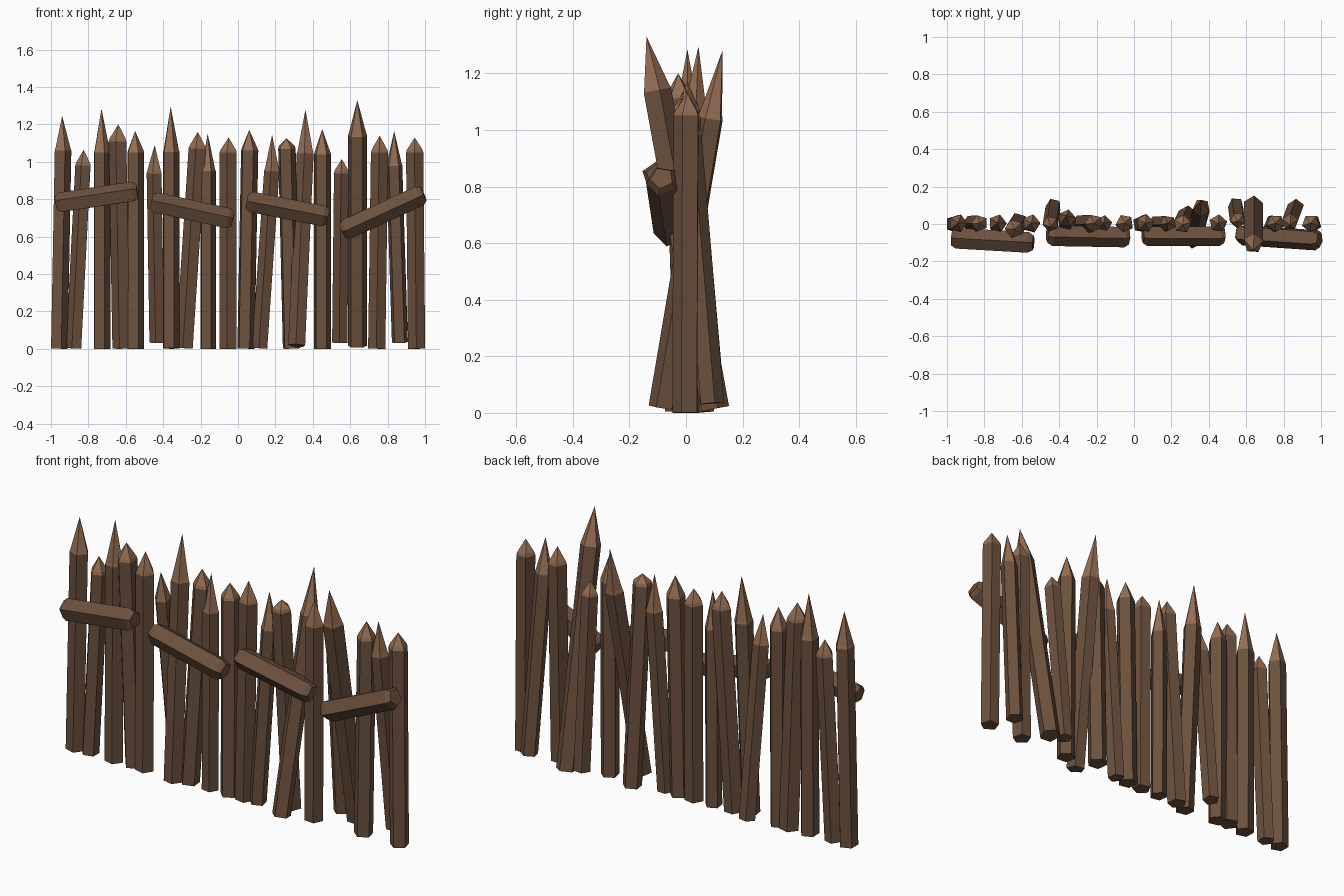
import bpy, bmesh, math
from mathutils import Vector

if "Cube" in bpy.data.objects:
    bpy.data.objects.remove(bpy.data.objects["Cube"])


def material(name, col):
    m = bpy.data.materials.new(name)
    m.diffuse_color = (*col, 1)
    m.use_nodes = True
    m.node_tree.nodes["Principled BSDF"].inputs["Base Color"].default_value = m.diffuse_color
    return m


bark = material("dark brown wood", (0.150, 0.082, 0.048))
cut = material("fresh cut wood", (0.300, 0.155, 0.085))
SIDES = 5


def ring(bm, c, axis, r, spin):
    """Pentagon of verts around c, square to the axis."""
    axis = axis.normalized()
    ref = Vector((1, 0, 0)) if abs(axis.z) > 0.7 else Vector((0, 0, 1))
    u = (ref - axis * ref.dot(axis)).normalized()
    v = axis.cross(u)
    angles = [spin + i * math.tau / SIDES for i in range(SIDES)]
    return [bm.verts.new(c + (u * math.cos(t) + v * math.sin(t)) * r) for t in angles]


def bridge(bm, a, b, mat=0):
    for i in range(SIDES):
        j = (i + 1) % SIDES
        bm.faces.new((a[i], a[j], b[j], b[i])).material_index = mat


def finish(bm, name):
    bmesh.ops.recalc_face_normals(bm, faces=bm.faces)
    me = bpy.data.meshes.new(name)
    bm.to_mesh(me)
    bm.free()
    me.materials.append(bark)
    me.materials.append(cut)
    bpy.context.collection.objects.link(bpy.data.objects.new(name, me))


def stake(name, foot, shoulder, tip_z, r, spin):
    """Five-sided post with a sharpened, lighter point."""
    bm = bmesh.new()
    ax = shoulder - foot
    a = ring(bm, foot, ax, r, spin)
    b = ring(bm, shoulder, ax, r, spin)
    c = ring(bm, shoulder + ax.normalized() * 0.015, ax, r * 0.9, spin)
    bm.faces.new(a)
    bridge(bm, a, b)
    bridge(bm, b, c, 1)
    rise = tip_z - shoulder.z
    tip = bm.verts.new((shoulder.x, shoulder.y + ax.y / ax.z * rise, tip_z))
    for i in range(SIDES):
        bm.faces.new((c[i], c[(i + 1) % SIDES], tip)).material_index = 1
    finish(bm, name)


def rail(name, p, q, r, spin):
    """Five-sided bar with chamfered ends."""
    bm = bmesh.new()
    ax = q - p
    d = ax.normalized() * 0.025
    rings = [ring(bm, c, ax, k, spin) for c, k in
             ((p, r * 0.72), (p + d, r), (q - d, r), (q, r * 0.72))]
    for a, b in zip(rings, rings[1:]):
        bridge(bm, a, b)
    bm.faces.new(rings[0])
    bm.faces.new(rings[-1])
    finish(bm, name)


# stakes stand every 0.1: sideways lean from foot to shoulder, shoulder z, tip z
stakes = [(.02, 1.06, 1.245), (.05, .98, 1.065), (0, 1.05, 1.285), (-.02, 1.11, 1.2),
          (0, 1.05, 1.165), (-.015, .94, 1.09), (0, 1.05, 1.295), (.07, 1.07, 1.16),
          (0, .95, 1.15), (0, 1.05, 1.13), (.02, 1.06, 1.17), (.065, .95, 1.145),
          (-.025, 1.07, 1.125), (.045, 1.04, 1.28), (0, 1.04, 1.175), (.01, .94, 1.015),
          (0, 1.14, 1.33), (.015, 1.05, 1.14), (-.03, .98, 1.165), (-.01, 1.05, 1.13)]
# the few that lean to front or back: foot y, shoulder y, extra lift
leaning = {3: (.01, -.025, 0), 5: (.095, 0, .03), 6: (-.03, .03, 0), 12: (.05, 0, 0),
           13: (-.085, .088, .01), 15: (.1, .02, .03), 16: (.1, -.105, .005),
           18: (.09, .01, .03)}
# small sideways shifts off the even spacing
shift = {2: .02, 3: .02, 5: .012, 6: -.01, 8: -.012, 12: .022, 13: -.012, 16: -.012}
for i, (lean, zs, zt) in enumerate(stakes):
    yb, ys, lift = leaning.get(i, (0, .004, 0))
    x = -.95 + .1 * i + shift.get(i, 0)
    r = .043 + .05 * (zs - .94)
    zb = r * math.hypot(lean, ys - yb) / zs + lift
    stake(f"stake_{i + 1}", Vector((x - lean / 2, yb, zb)),
          Vector((x + lean / 2, ys, zs)), zt, r, i * 1.9)

# rails nailed across the front, one per group of five: left y, z / right y, z
rails = [(-.075, .775, -.1, .84), (-.06, .785, -.068, .69),
         (-.06, .79, -.06, .705), (-.055, .63, -.085, .83)]
for i, (y0, z0, y1, z1) in enumerate(rails):
    x = -.973 + .51 * i
    rail(f"cross_rail_{i + 1}", Vector((x, y0, z0)), Vector((x + .435, y1, z1)),
         .058, .15 * i)
